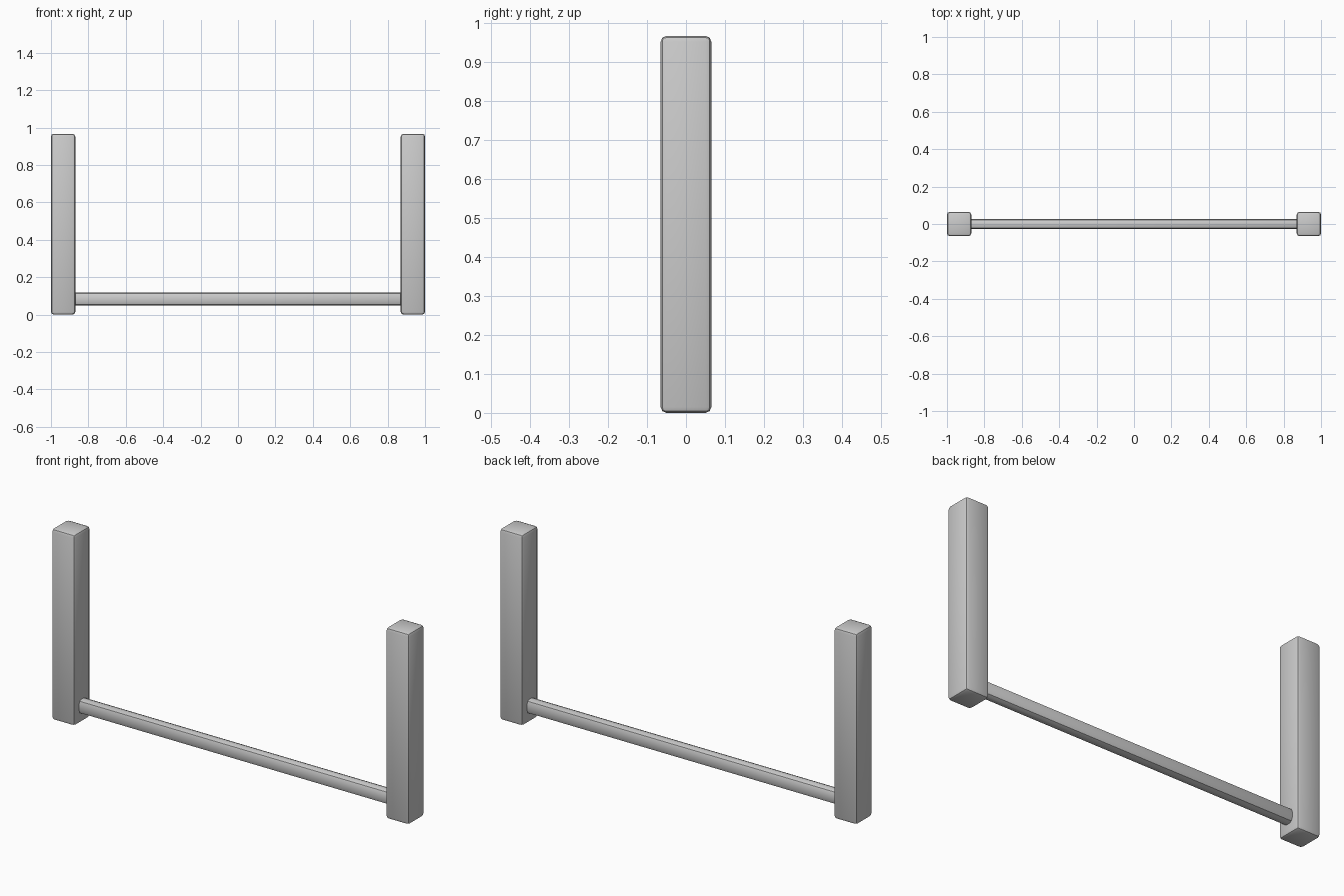
import bpy
import math

if "Cube" in bpy.data.objects:
    bpy.data.objects.remove(bpy.data.objects["Cube"])

POST_W, POST_H = 0.13, 0.967


def rounded_box(name, size, location, bevel_width):
    bpy.ops.mesh.primitive_cube_add(size=1, location=location)
    obj = bpy.context.object
    obj.name = name
    obj.scale = size
    bpy.ops.object.transform_apply(location=False, rotation=False, scale=True)
    bevel = obj.modifiers.new("rounded_edges", 'BEVEL')
    bevel.width = bevel_width
    bevel.segments = 2
    bpy.ops.object.modifier_apply(modifier=bevel.name)
    bpy.ops.object.shade_smooth_by_angle(angle=math.radians(30))


# Two upright square posts
for side, name in ((-1, "left_post"), (1, "right_post")):
    rounded_box(name, (POST_W, POST_W, POST_H),
                (side * (1 - POST_W / 2), 0, POST_H / 2), 0.015)

# Rounded rail joining the posts near the floor
rounded_box("cross_rail", (1.78, 0.056, 0.07), (0, 0, 0.083), 0.02)
